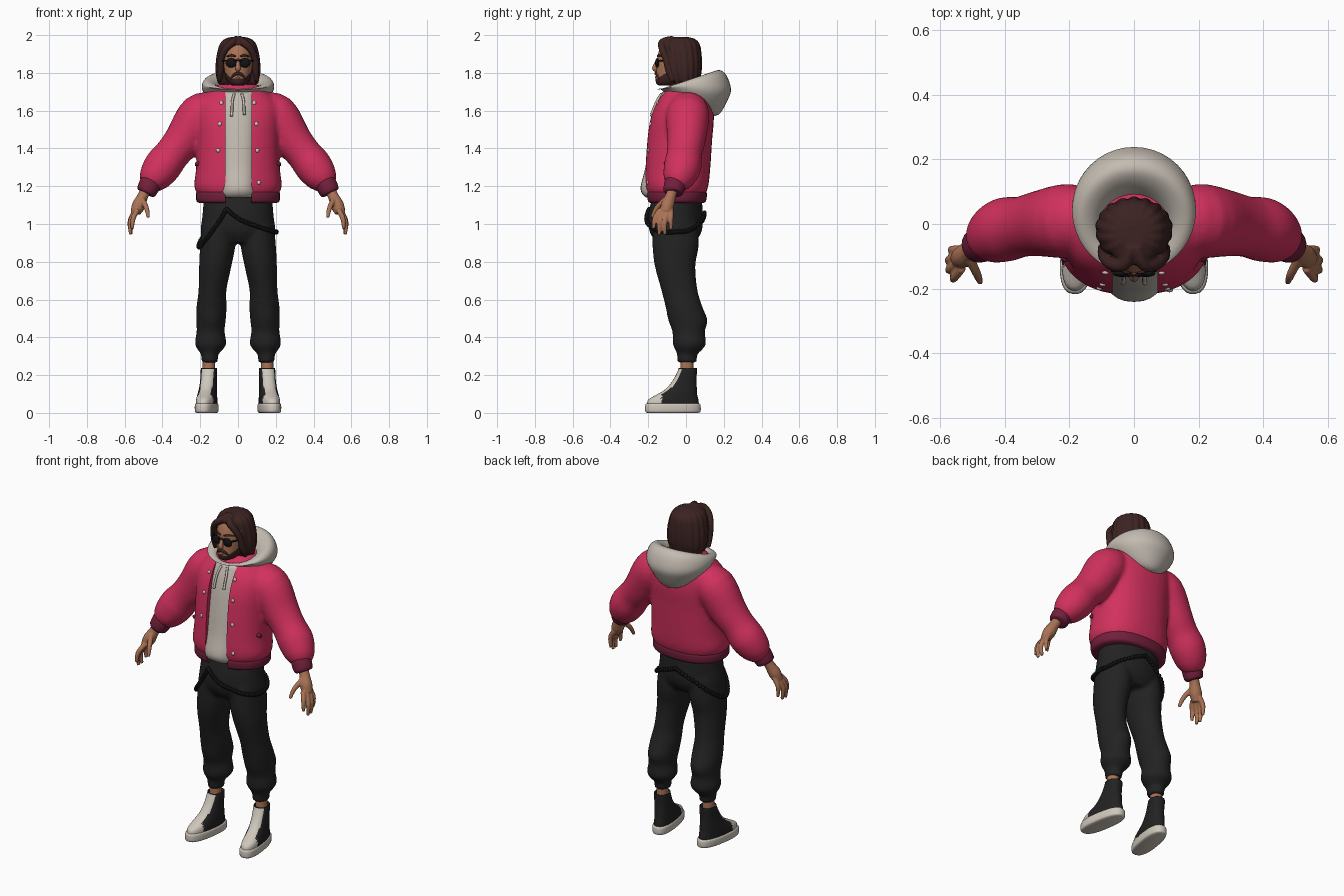
import bpy, bmesh, math
from mathutils import Vector

if "Cube" in bpy.data.objects:
    bpy.data.objects.remove(bpy.data.objects["Cube"])


def colour(name, r, g, b):
    m = bpy.data.materials.new(name)
    m.use_nodes = True
    m.diffuse_color = (r, g, b, 1)
    bsdf = m.node_tree.nodes["Principled BSDF"]
    bsdf.inputs["Base Color"].default_value = (r, g, b, 1)
    bsdf.inputs["Roughness"].default_value = 0.8
    return m


PINK = colour("pink cloth", .64, .03, .11)
MAROON = colour("maroon ribbing", .17, .014, .045)
GREY = colour("pale grey cloth", .55, .5, .44)
BLACK = colour("black cloth", .016, .016, .017)
SKIN = colour("skin", .4, .17, .09)
HAIR = colour("brown hair", .045, .017, .016)
GLASS = colour("black glass", .006, .006, .007)
RUBBER = colour("white rubber", .62, .57, .5)


def resample(rows, steps):
    """Catmull-Rom interpolation of every number in the rows."""
    out = []
    for i in range(len(rows) - 1):
        p = [rows[max(i - 1, 0)], rows[i], rows[i + 1], rows[min(i + 2, len(rows) - 1)]]
        for k in range(steps):
            t = k / steps
            out.append([b + .5 * t * (c - a + t * (2 * a - 5 * b + 4 * c - d + t * (3 * (b - c) + d - a)))
                        for a, b, c, d in zip(*p)])
    return out + [list(rows[-1])]


def skin(name, rings, mats):
    bm = bmesh.new()
    loops = [[bm.verts.new(v) for v in ring] for ring in rings]
    n = len(loops[0])
    for a, b in zip(loops, loops[1:]):
        for i in range(n):
            bm.faces.new((a[i], a[(i + 1) % n], b[(i + 1) % n], b[i]))
    bm.faces.new(loops[0])
    bm.faces.new(loops[-1])
    bmesh.ops.recalc_face_normals(bm, faces=bm.faces)
    me = bpy.data.meshes.new(name)
    bm.to_mesh(me)
    bm.free()
    for m in mats:
        me.materials.append(m)
    me.polygons.foreach_set("use_smooth", [True] * len(me.polygons))
    ob = bpy.data.objects.new(name, me)
    bpy.context.collection.objects.link(ob)
    return ob


def loft(name, rows, *mats, seg=32, steps=4, power=2.0):
    """Level rings: x, y, z, half width, half depth, rise towards the back."""
    rings = []
    for x, y, z, rx, ry, *tilt in resample(rows, steps):
        ring = []
        for i in range(seg):
            a = math.tau * i / seg
            c, s = [math.copysign(abs(f(a)) ** (2 / power), f(a)) for f in (math.cos, math.sin)]
            ring.append((x + rx * c, y + ry * s, z + (tilt[0] * s if tilt else 0)))
        rings.append(ring)
    return skin(name, rings, mats)


def tube(name, rows, *mats, seg=12, steps=4):
    """Round rings square to a path: x, y, z, radius."""
    rows = resample(rows, steps)
    pts = [Vector(r[:3]) for r in rows]
    rings = []
    for i, p in enumerate(pts):
        d = (pts[min(i + 1, len(pts) - 1)] - pts[max(i - 1, 0)]).normalized()
        u = d.cross(Vector((.1, 1, .05))).normalized()
        v = d.cross(u)
        rings.append([p + rows[i][3] * (u * math.cos(math.tau * k / seg) + v * math.sin(math.tau * k / seg))
                      for k in range(seg)])
    return skin(name, rings, mats)


def ball(name, loc, size, mat):
    rows = [(loc[0], loc[1], loc[2] - size[2] * math.cos(math.pi * t), size[0] * math.sin(math.pi * t),
             size[1] * math.sin(math.pi * t)) for t in (.03, .15, .3, .5, .7, .85, .97)]
    return loft(name, rows, mat, seg=12, steps=1)


def bake(ob):
    bpy.ops.object.select_all(action='DESELECT')
    ob.select_set(True)
    bpy.context.view_layer.objects.active = ob
    bpy.ops.object.convert(target='MESH')


def fuse(name, parts, voxel=.011, rounds=8):
    """Merge overlapping volumes into one soft surface."""
    bpy.ops.object.select_all(action='DESELECT')
    for p in parts:
        p.select_set(True)
    ob = bpy.context.view_layer.objects.active = parts[0]
    bpy.ops.object.join()
    ob.name = name
    mod = ob.modifiers.new("merge", 'REMESH')
    mod.mode, mod.voxel_size, mod.use_smooth_shade = 'VOXEL', voxel, True
    mod = ob.modifiers.new("soften", 'SMOOTH')
    mod.iterations = rounds
    bake(ob)
    return ob


def mirror_rows(rows, s):
    return [(s * r[0], *r[1:]) for r in rows]


# Jacket: torso and puffy sleeves, open at the front
parts = [loft("torso", [(0, -.05, 1.15, .21, .15), (0, -.05, 1.2, .232, .168), (0, -.045, 1.3, .222, .174),
                        (0, -.035, 1.45, .22, .174), (0, -.022, 1.56, .225, .17), (0, -.01, 1.64, .215, .15),
                        (0, .005, 1.7, .16, .125), (0, .01, 1.74, .1, .09)], PINK, power=2.3)]
sleeve = [(.12, .015, 1.6, .09), (.2, .01, 1.577, .115), (.285, .002, 1.45, .103), (.345, -.008, 1.375, .094),
          (.4, -.018, 1.305, .1), (.445, -.04, 1.24, .084), (.468, -.055, 1.2, .055)]
for s in (1, -1):
    parts.append(tube("sleeve", mirror_rows(sleeve, s), PINK, seg=24))
jacket = fuse("jacket", parts)
hem = loft("jacket_hem", [(0, -.05, 1.11, .2, .14), (0, -.05, 1.122, .22, .156), (0, -.05, 1.165, .222, .16),
                          (0, -.05, 1.185, .2, .145)], MAROON, power=2.3)
bpy.ops.mesh.primitive_cube_add(size=1, location=(.003, -.34, 1.4))
cutter = bpy.context.object
cutter.name, cutter.scale, cutter.hide_render = "opening_cutter", (.138, .46, .9), True
for ob in (jacket, hem):
    mod = ob.modifiers.new("opening", 'BOOLEAN')
    mod.operation, mod.object = 'DIFFERENCE', cutter
    bake(ob)
    bpy.ops.object.shade_smooth_by_angle(angle=math.radians(50))
bpy.data.objects.remove(cutter)

# Hooded top, hood and cords
loft("hooded_top", [(0, -.08, 1.14, .1, .13), (0, -.08, 1.16, .11, .152), (0, -.08, 1.2, .11, .16),
                    (0, -.08, 1.3, .11, .135), (0, -.075, 1.45, .11, .118), (0, -.065, 1.6, .11, .1),
                    (0, -.045, 1.7, .1, .08)], GREY, power=2.4)
loft("hood", [(0, .07, 1.6, .06, .07, -.03), (0, .065, 1.62, .11, .115, -.035), (0, .06, 1.67, .165, .16, -.015),
              (0, .05, 1.715, .19, .188, 0), (0, .03, 1.75, .186, .182, .04), (0, .02, 1.765, .16, .15, .05),
              (0, .005, 1.745, .12, .118, .04), (0, -.01, 1.69, .085, .085, .02)], GREY, seg=40)
for s, low in ((1, 1.58), (-1, 1.57)):
    tube("hood_cord", [(s * .02, -.13, 1.69, .007), (s * .03, -.155, 1.65, .007),
                       (s * .032, -.175, 1.6, .007), (s * .034, -.183, low, .008)], GREY, seg=8)

# Snap buttons and slanted pockets sit on the jacket surface
for x, z in ((-.088, 1.64), (-.096, 1.53), (-.105, 1.39), (.085, 1.64), (.096, 1.53), (.102, 1.39), (.11, 1.22)):
    hit, at, *_ = jacket.ray_cast((x, -1, z), (0, 1, 0))
    if hit:
        ball("button", at, (.011, .007, .011), RUBBER)
for s in (1, -1):
    path = []
    for t in (0, .1, .35, .65, .9, 1):
        y, z = -.155 + .055 * t, 1.41 - .1 * t
        hit, at, *_ = jacket.ray_cast((s * .02, y, z), (s, 0, 0))
        path.append((at.x if hit else s * .2, y, z, .004 if t in (0, 1) else .012))
    tube("pocket_slit", path, MAROON, seg=10)

# Trousers with gathered ankles
parts = [loft("hips", [(0, -.045, 1.17, .18, .125), (0, -.055, 1.05, .188, .145), (0, -.055, .96, .197, .138),
                       (0, -.055, .9, .16, .1)], BLACK)]
leg = [(.1, -.055, 1.0, .09, .12), (.108, -.055, .88, .093, .122), (.12, -.058, .78, .086, .108),
       (.135, -.035, .65, .074, .096), (.14, -.01, .56, .08, .098), (.143, .01, .49, .078, .104),
       (.145, .014, .43, .074, .086), (.145, .018, .365, .083, .088), (.148, .012, .325, .058, .064),
       (.15, .006, .31, .046, .054), (.15, .006, .265, .044, .052)]
for s in (1, -1):
    parts.append(loft("leg", mirror_rows(leg, s), BLACK, seg=28))
trousers = fuse("trousers", parts, rounds=5)

# Hanging bead chains, laid over the trousers
chains = ([(-.075, -.25, 1.09), (-.15, -.22, .97), (-.24, -.1, .88), (-.2, .06, .95), (0, .12, 1.06)],
          [(-.075, -.25, 1.09), (.02, -.25, 1.02), (.13, -.2, .98), (.24, -.08, .955), (.2, .06, .98),
           (0, .12, 1.06)])
for chain in chains:
    for p in resample(chain, 11):
        hit, at, normal, _ = trousers.closest_point_on_mesh(p)
        ball("chain_bead", at + normal * .009, (.012, .012, .012), GLASS)

# Ankles, shoes and soles
for s in (1, -1):
    made = [loft("ankle", [(0, .005, .18, .034, .036), (0, .005, .29, .032, .034)], SKIN)]
    made.append(loft("shoe_sole", [(0, -.07, 0, .046, .136), (0, -.07, .008, .055, .148), (0, -.07, .04, .056, .148),
                                   (0, -.07, .05, .051, .142)], RUBBER, power=2.5))
    upper = loft("shoe_upper", [(0, -.07, .04, .051, .14), (0, -.068, .07, .051, .134), (0, -.05, .095, .049, .11),
                                (0, -.026, .125, .046, .084), (0, -.008, .17, .043, .063), (0, .008, .225, .043, .05),
                                (0, .008, .238, .04, .047), (0, .006, .22, .034, .038)],
                 BLACK, RUBBER, seg=40, power=2.3)
    for f in upper.data.polygons:
        c = f.center
        if c.y < -.135 or (abs(c.x) < .031 and c.y < -.02 and c.z < .232):
            f.material_index = 1
    made.append(upper)
    for ob in made:
        ob.location.x = s * .155
        ob.rotation_euler.z = s * math.radians(9)

# Cuffs and hands
fingers = [((.532, -.135, 1.075), (.555, -.165, 1.03), (.56, -.172, .975)),
           ((.543, -.118, 1.07), (.57, -.14, 1.01), (.568, -.142, .945)),
           ((.545, -.098, 1.07), (.572, -.112, 1.01), (.566, -.112, .945)),
           ((.537, -.08, 1.075), (.562, -.08, 1.03), (.56, -.08, .97)),
           ((.507, -.11, 1.13), (.485, -.155, 1.085), (.475, -.18, 1.035))]
for s in (1, -1):
    tube("cuff", mirror_rows([(.455, -.052, 1.228, .045), (.462, -.056, 1.218, .057), (.485, -.068, 1.172, .053),
                              (.49, -.07, 1.162, .038)], s), MAROON, seg=20)
    hand = [tube("palm", mirror_rows([(.482, -.068, 1.19, .029), (.505, -.082, 1.145, .029), (.525, -.098, 1.1, .036),
                                      (.543, -.108, 1.06, .028)], s), SKIN)]
    for f in fingers:
        hand.append(tube("finger", mirror_rows([(*p, r) for p, r in zip(f, (.015, .0135, .009))], s), SKIN))
    fuse("hand", hand, .005, 2)

# Head with a beard along the jaw
loft("neck", [(0, 0, 1.62, .065, .065), (0, -.02, 1.72, .056, .058), (0, -.035, 1.79, .055, .058)], SKIN)
head = loft("head", [(0, -.1, 1.732, .026, .04), (0, -.09, 1.742, .045, .066), (0, -.075, 1.765, .061, .086),
                     (0, -.058, 1.8, .072, .099), (0, -.047, 1.85, .079, .107), (0, -.04, 1.9, .082, .108),
                     (0, -.035, 1.95, .07, .09), (0, -.035, 1.975, .03, .04)], SKIN, HAIR, seg=48, steps=6)
for f in head.data.polygons:
    x, y, z = f.center
    if z < 1.768 or (abs(x) > .036 and z < 1.775 + .9 * (abs(x) - .036)):
        f.material_index = 1
tube("nose", [(0, -.148, 1.875, .006), (0, -.16, 1.845, .011), (0, -.165, 1.822, .014), (0, -.152, 1.812, .008)], SKIN)
tube("moustache", [(-.036, -.14, 1.77, .005), (-.02, -.154, 1.79, .008), (0, -.159, 1.797, .008),
                   (.02, -.154, 1.79, .008), (.036, -.14, 1.77, .005)], HAIR)
tube("lower_lip", [(-.016, -.153, 1.778, .003), (0, -.158, 1.777, .006), (.016, -.153, 1.778, .003)], SKIN)

# Sunglasses
for s in (1, -1):
    ball("lens", (s * .036, -.153, 1.853), (.031, .011, .025), GLASS)
    tube("glasses_arm", mirror_rows([(.064, -.148, 1.864, .005), (.084, -.1, 1.864, .004), (.09, -.02, 1.862, .004)], s), GLASS)
    tube("eyebrow", mirror_rows([(.012, -.151, 1.887, .004), (.035, -.145, 1.893, .006), (.06, -.122, 1.886, .003)], s), HAIR)
tube("glasses_bridge", [(-.02, -.157, 1.866, .005), (.02, -.157, 1.866, .005)], GLASS)

# Hair: cap, long locks round the back, swept locks framing the face
parts = [loft("cap", [(0, .0, 1.73, .085, .06), (0, -.01, 1.78, .1, .08), (0, -.015, 1.86, .1, .088),
                      (0, -.022, 1.92, .1, .098), (0, -.03, 1.965, .08, .095), (0, -.03, 1.99, .035, .045)], HAIR)]
for i in range(13):
    a = math.radians(-32 + 244 * i / 12)
    c, d = math.cos(a), math.sin(a)
    parts.append(tube("lock", [(.02 * c, -.03 + .02 * d, 1.978, .015), (.07 * c, -.028 + .075 * d, 1.955, .022),
                               (.093 * c, -.022 + .084 * d, 1.89, .022), (.1 * c, -.015 + .078 * d, 1.81, .021),
                               (.098 * c, -.01 + .07 * d, 1.74 + .012 * (i % 2), .01)], HAIR))
for s in (1, -1):
    parts.append(tube("fringe", mirror_rows([(.008, -.07, 1.98, .018), (.03, -.125, 1.962, .02),
                                             (.068, -.125, 1.925, .019), (.09, -.105, 1.87, .018),
                                             (.094, -.09, 1.81, .019), (.103, -.07, 1.755, .01)], s), HAIR))
fuse("hair", parts, .006, 2)
